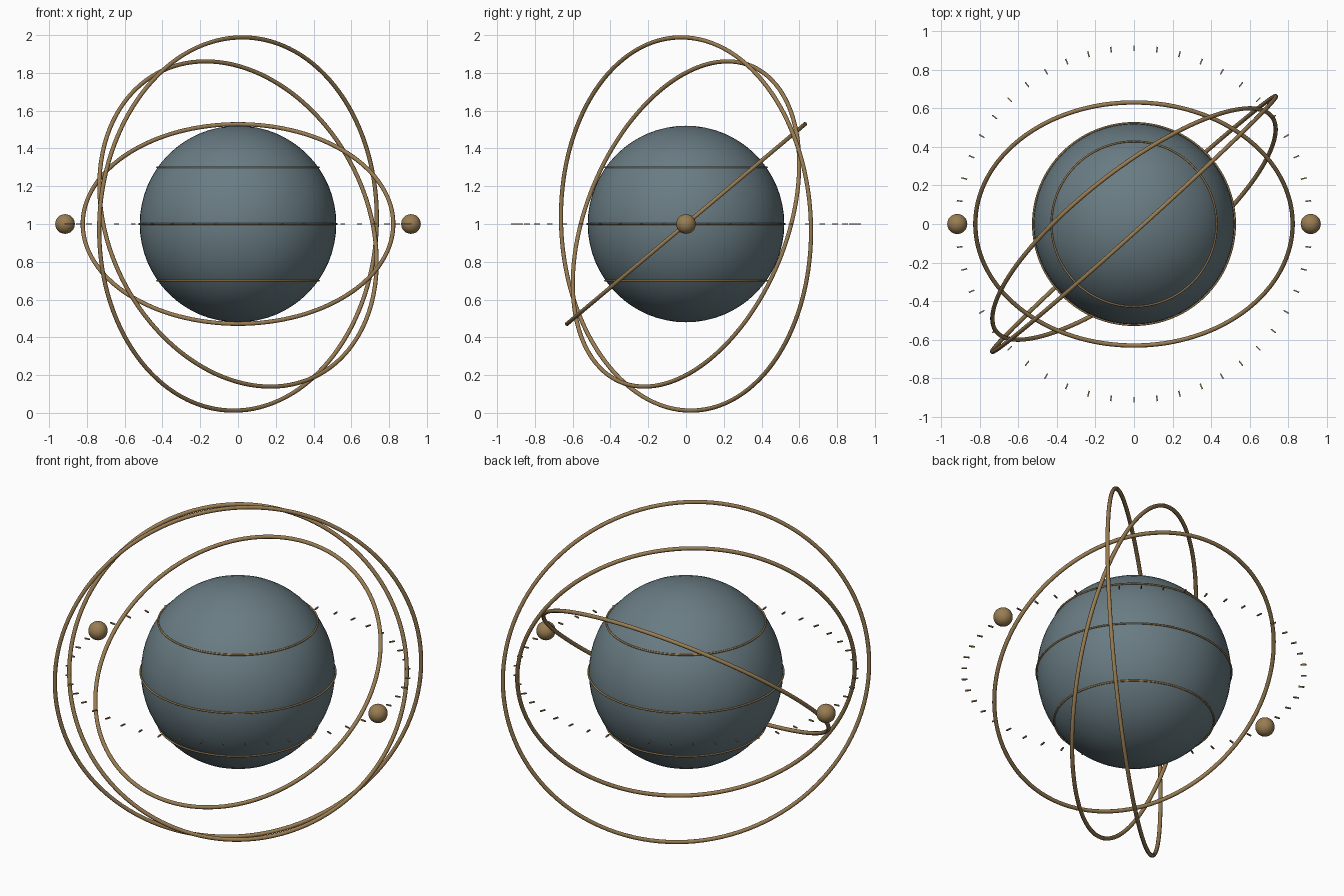
import bpy
import math
from mathutils import Matrix

cube = bpy.data.objects.get("Cube")
if cube:
    bpy.data.objects.remove(cube, do_unlink=True)

UNIT = 0.5203            # radius of the globe
CENTRE = (0, 0, 1)


def material(name, rgb):
    mat = bpy.data.materials.new(name)
    mat.use_nodes = True
    colour = (*rgb, 1)
    mat.diffuse_color = colour
    mat.node_tree.nodes["Principled BSDF"].inputs["Base Color"].default_value = colour
    return mat


slate = material("slate_blue", (0.14, 0.2, 0.225))
brass = material("brass", (0.32, 0.205, 0.085))


def finish(name, mat, smooth=True):
    obj = bpy.context.object
    obj.name = name
    obj.data.materials.append(mat)
    if smooth:
        bpy.ops.object.shade_smooth()
    return obj


def ball(name, radius, location, mat, segments, rings):
    bpy.ops.mesh.primitive_uv_sphere_add(
        radius=radius, location=location, segments=segments, ring_count=rings)
    return finish(name, mat)


def hoop(name, radius, tube, location=CENTRE, tilt=0, turn=0):
    bpy.ops.mesh.primitive_torus_add(
        major_radius=radius, minor_radius=tube, major_segments=128,
        minor_segments=10, location=location,
        rotation=(math.radians(tilt), 0, math.radians(turn)))
    return finish(name, brass)


# Globe with its three latitude bands
ball("globe", UNIT, CENTRE, slate, 64, 32)
for label, height in (("lower", -0.3), ("equator", 0), ("upper", 0.3)):
    hoop(label + "_band", math.sqrt(UNIT ** 2 - height ** 2) + 0.003, 0.005,
         (0, 0, 1 + height))

# Tilted orbit rings
hoop("inner_ring", 1.58 * UNIT, 0.0112, tilt=40)
hoop("middle_ring", 1.74 * UNIT, 0.0112, tilt=72, turn=38)
hoop("outer_ring", 1.9 * UNIT, 0.0112, tilt=92, turn=42)

# Small balls on either side
for side, label in ((1, "left"), (-1, "right")):
    ball(label + "_ball", 0.052, (side * 1.76 * UNIT, 0, 1), brass, 32, 16)

# Circle of radial tick marks around the equator
COUNT = 48
for i in range(COUNT):
    spin = Matrix.Rotation(math.tau * i / COUNT, 4, "Z")
    bpy.ops.mesh.primitive_cube_add(size=1)
    tick = finish("tick_mark", brass, smooth=False)
    tick.matrix_world = (Matrix.Translation(CENTRE) @ spin
                         @ Matrix.Translation((1.75 * UNIT, 0, 0))
                         @ Matrix.Diagonal((0.031, 0.007, 0.007, 1)))
